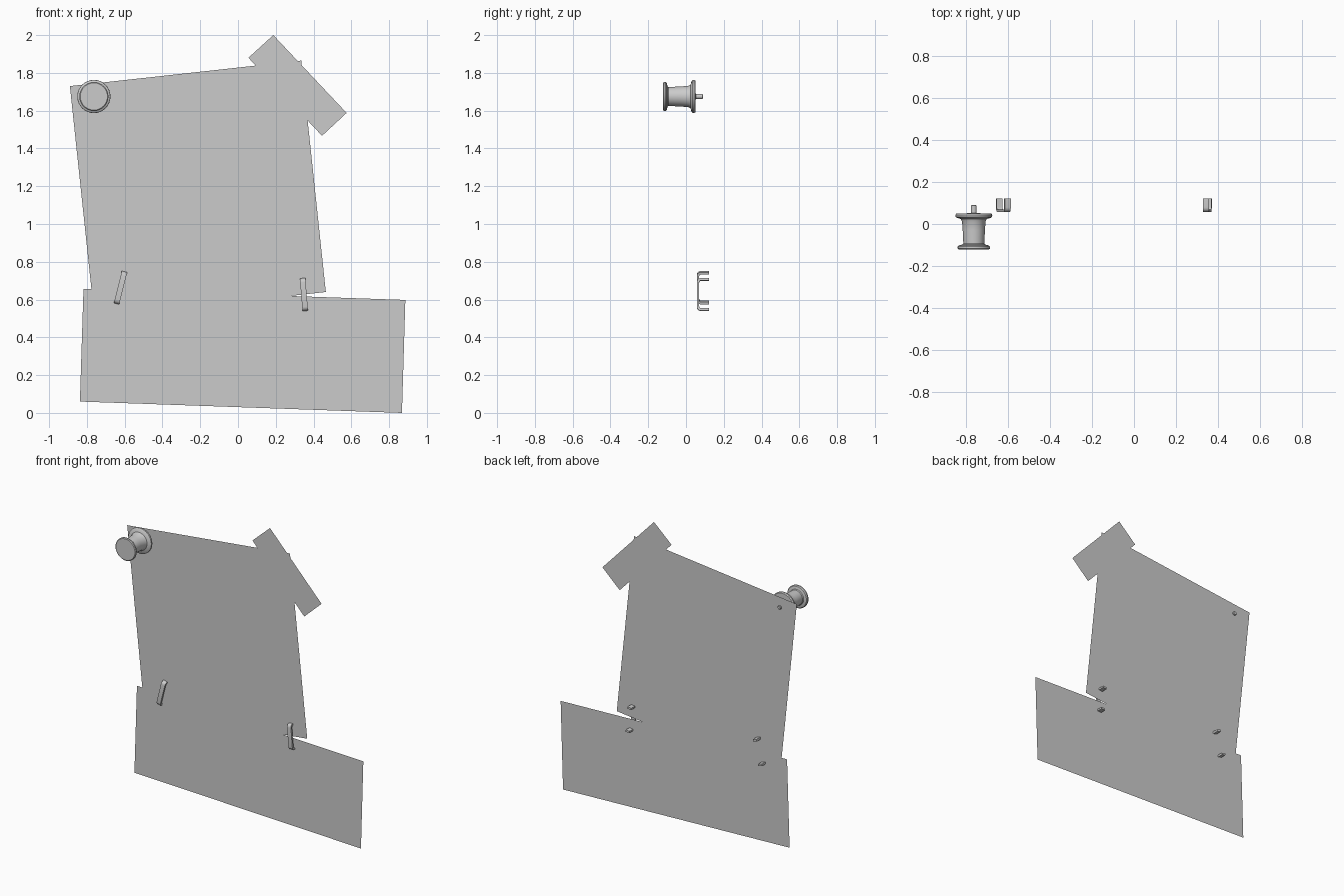
import bpy, bmesh
from math import sin, cos, pi, atan2
from mathutils import Vector, Matrix

if "Cube" in bpy.data.objects:
    bpy.data.objects.remove(bpy.data.objects["Cube"])


def add_object(name, bm, smooth=False):
    bmesh.ops.recalc_face_normals(bm, faces=bm.faces)
    mesh = bpy.data.meshes.new(name)
    bm.to_mesh(mesh)
    bm.free()
    ob = bpy.data.objects.new(name, mesh)
    bpy.context.collection.objects.link(ob)
    if smooth:
        bpy.ops.object.select_all(action='DESELECT')
        ob.select_set(True)
        bpy.context.view_layer.objects.active = ob
        bpy.ops.object.shade_smooth_by_angle()
    return ob


def sheet(name, corners, y):
    """Flat single-sided sheet facing -y; corners run counter-clockwise seen from the front."""
    mesh = bpy.data.meshes.new(name)
    mesh.from_pydata([(x, y, z) for x, z in corners], [], [(0, 1, 2, 3)])
    ob = bpy.data.objects.new(name, mesh)
    bpy.context.collection.objects.link(ob)


def staple(name, top, bottom):
    """Flat wire bent to a bracket: crown in front, two legs pointing +y."""
    y0, y1, t, half_w, r = 0.057, 0.121, 0.013, 0.0145, 0.022
    top, bottom = Vector((top[0], 0, top[1])), Vector((bottom[0], 0, bottom[1]))
    axis = top - bottom
    h = axis.length / 2

    def side(rad, off):
        # (y, z) points of the upper half, from leg end round the bend to the crown
        pts = [(y1, h - off)]
        for i in range(6):
            a = pi / 2 * i / 5
            pts.append((y0 + r - rad * sin(a), h - r + rad * cos(a)))
        return pts

    def whole(pts):
        return pts + [(y, -z) for y, z in reversed(pts)]

    outer, inner = whole(side(r, 0)), whole(side(r - t, t))
    bm = bmesh.new()
    rings = []
    for (yo, zo), (yi, zi) in zip(outer, inner):
        rings.append([bm.verts.new(p) for p in
                      ((-half_w, yo, zo), (half_w, yo, zo),
                       (half_w, yi, zi), (-half_w, yi, zi))])
    for a, b in zip(rings, rings[1:]):
        for i in range(4):
            j = (i + 1) % 4
            bm.faces.new((a[i], a[j], b[j], b[i]))
    bm.faces.new(rings[0])
    bm.faces.new(rings[-1])
    tilt = Matrix.Rotation(atan2(axis.x, axis.z), 4, 'Y')
    bm.transform(Matrix.Translation((top + bottom) / 2) @ tilt)
    add_object(name, bm, True)


def lathe(name, profile, x, z, steps=32):
    """Spin (radius, y) points round an axis along y."""
    bm = bmesh.new()
    verts = [bm.verts.new((r, y, 0)) for r, y in profile]
    edges = [bm.edges.new(e) for e in zip(verts, verts[1:])]
    bmesh.ops.spin(bm, geom=verts + edges, cent=(0, 0, 0), axis=(0, 1, 0),
                   angle=2 * pi, steps=steps)
    bmesh.ops.remove_doubles(bm, verts=bm.verts, dist=0.0001)
    bm.transform(Matrix.Translation((x, 0, z)))
    add_object(name, bm, True)


# paper sheets and the tape strip over the corner
sheet("large_sheet", [(-0.76, 0.505), (0.465, 0.64), (0.335, 1.865), (-0.89, 1.73)], 0.080)
sheet("lower_sheet", [(-0.837, 0.06), (0.868, 0.0), (0.886, 0.598), (-0.818, 0.656)], 0.082)
sheet("tape", [(0.055, 1.88), (0.445, 1.467), (0.575, 1.588), (0.187, 2.0)], 0.077)

# staples joining the sheets
staple("staple_left", (-0.601, 0.748), (-0.643, 0.578))
staple("staple_right", (0.342, 0.713), (0.356, 0.540))

# push pin: head, waisted grip and flange
lathe("pin_body", [(0, -0.121), (0.072, -0.121), (0.077, -0.117), (0.077, -0.108),
                   (0.072, -0.102), (0.054, -0.098), (0.050, -0.092), (0.053, -0.03),
                   (0.056, 0.012), (0.062, 0.024), (0.080, 0.029), (0.087, 0.034),
                   (0.088, 0.043), (0.083, 0.050), (0, 0.052)], -0.763, 1.675)
# pin needle poking through the sheet
lathe("pin_needle", [(0, 0.045), (0.013, 0.045), (0.013, 0.087), (0.010, 0.091),
                     (0, 0.091)], -0.763, 1.675, 16)
